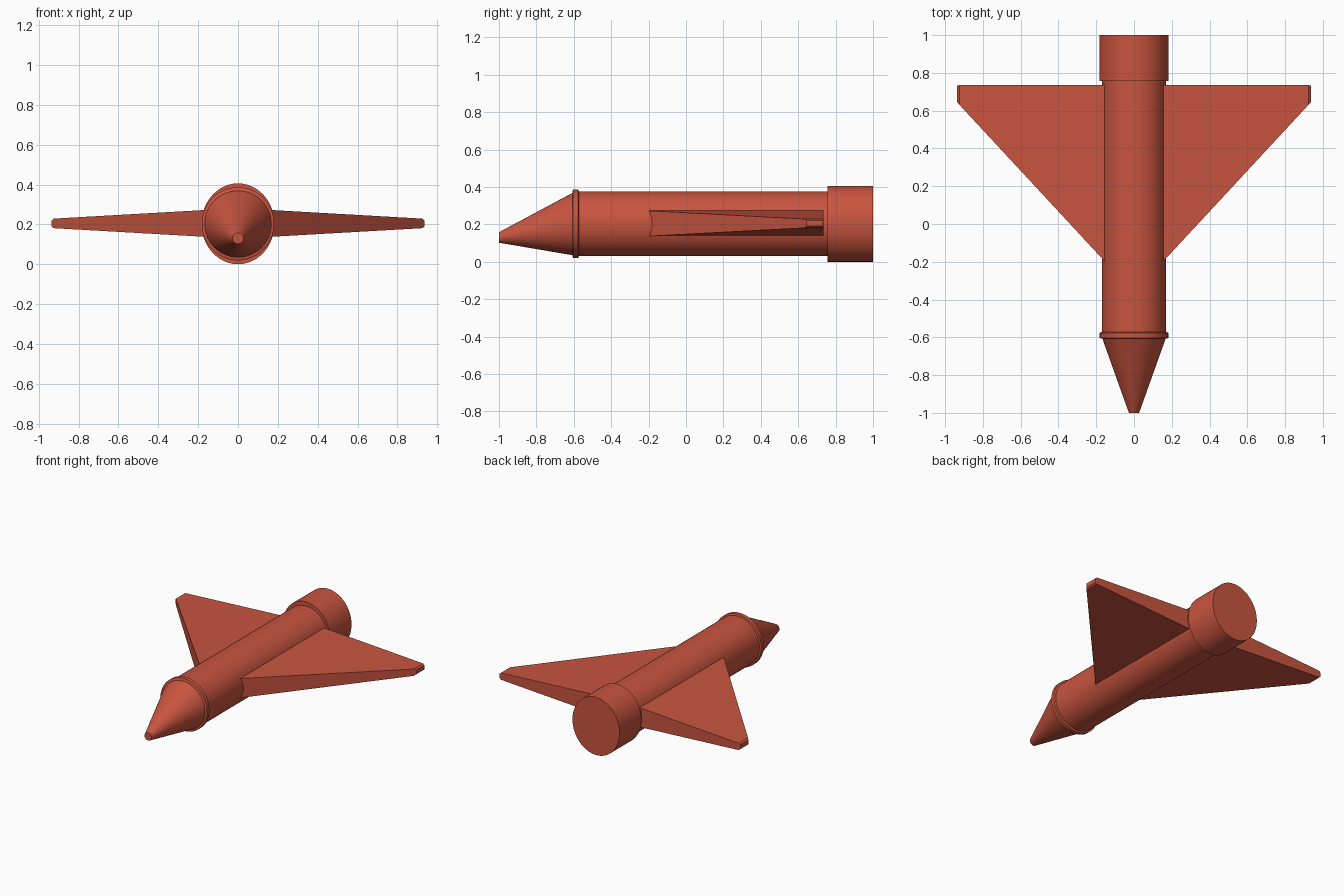
import bpy, bmesh, math

if "Cube" in bpy.data.objects:
    bpy.data.objects.remove(bpy.data.objects["Cube"])

MID = 0.203   # height of the fuselage axis
SIDES = 48

red = bpy.data.materials.new("red_paint")
red.diffuse_color = (0.58, 0.09, 0.05, 1)
red.use_nodes = True
red.node_tree.nodes["Principled BSDF"].inputs["Base Color"].default_value = red.diffuse_color


def loft(name, sections, smooth=True):
    """Skin a closed solid through a list of equal-length point loops."""
    bm = bmesh.new()
    rings = [[bm.verts.new(p) for p in s] for s in sections]
    n = len(rings[0])
    for a, b in zip(rings, rings[1:]):
        for i in range(n):
            j = (i + 1) % n
            bm.faces.new((a[i], a[j], b[j], b[i]))
    bm.faces.new(rings[0])
    bm.faces.new(rings[-1])
    bmesh.ops.recalc_face_normals(bm, faces=bm.faces)
    mesh = bpy.data.meshes.new(name)
    bm.to_mesh(mesh)
    bm.free()
    mesh.materials.append(red)
    ob = bpy.data.objects.new(name, mesh)
    bpy.context.collection.objects.link(ob)
    if smooth:
        bpy.ops.object.select_all(action='DESELECT')
        ob.select_set(True)
        bpy.context.view_layer.objects.active = ob
        bpy.ops.object.shade_smooth_by_angle(angle=math.radians(30))
    return ob


def ellipse(y, rx, rz, cz=MID):
    angles = [2 * math.pi * i / SIDES for i in range(SIDES)]
    return [(rx * math.cos(a), y, cz + rz * math.sin(a)) for a in angles]


# Fuselage tube
loft("fuselage", [ellipse(-0.59, 0.17, 0.173), ellipse(0.78, 0.17, 0.173)])

# Drooped nose cone with a blunt tip
loft("nose_cone", [ellipse(-1.0, 0.027, 0.028, 0.13),
                   ellipse(-0.6, 0.17, 0.169)])

# Collar between nose and fuselage
loft("nose_collar", [ellipse(-0.607, 0.174, 0.175), ellipse(-0.603, 0.182, 0.184),
                     ellipse(-0.577, 0.182, 0.184), ellipse(-0.573, 0.174, 0.175)])

# Slightly taller engine drum at the back
loft("engine", [ellipse(0.757, 0.183, 0.203), ellipse(1.0, 0.183, 0.203)])


# Delta wings: root inside the fuselage, tapering to a chamfered tip
def wing_section(side, x, front, back, half):
    z = MID + 0.002
    return [(side * x, front, z - half), (side * x, back, z - half),
            (side * x, back, z + half), (side * x, front, z + half)]


for side, label in ((1, "right"), (-1, "left")):
    loft(label + "_wing", [wing_section(side, 0.10, -0.257, 0.735, 0.071),
                           wing_section(side, 0.925, 0.632, 0.735, 0.024),
                           wing_section(side, 0.936, 0.644, 0.733, 0.015)],
         smooth=False)
